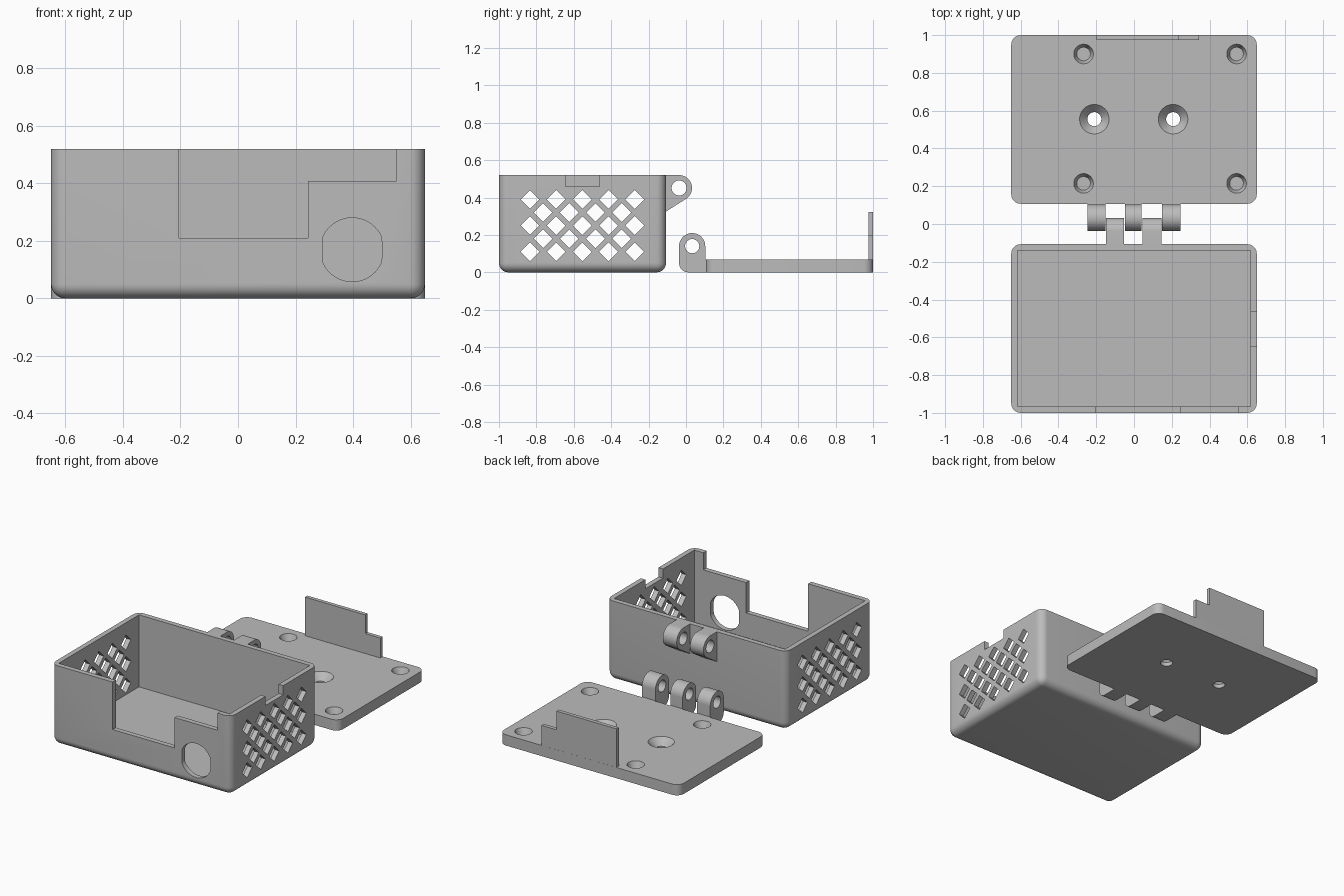
import bpy, bmesh
from math import sin, cos, pi, radians

if "Cube" in bpy.data.objects:
    bpy.data.objects.remove(bpy.data.objects["Cube"], do_unlink=True)

grey = bpy.data.materials.new("plain grey")
grey.use_nodes = True
grey.diffuse_color = (0.5, 0.5, 0.5, 1)
grey.node_tree.nodes["Principled BSDF"].inputs["Base Color"].default_value = (0.5, 0.5, 0.5, 1)


def finish(name, bm):
    bmesh.ops.recalc_face_normals(bm, faces=bm.faces)
    mesh = bpy.data.meshes.new(name)
    bm.to_mesh(mesh)
    bm.free()
    mesh.materials.append(grey)
    obj = bpy.data.objects.new(name, mesh)
    bpy.context.collection.objects.link(obj)
    return obj


def loft(name, shells):
    """Each shell is a list of rings of 3D points, skinned and capped."""
    bm = bmesh.new()
    for rings in shells:
        loops = [[bm.verts.new(p) for p in ring] for ring in rings]
        for a, b in zip(loops, loops[1:]):
            for i in range(len(a)):
                bm.faces.new((a[i - 1], a[i], b[i], b[i - 1]))
        bm.faces.new(loops[0])
        bm.faces.new(loops[-1])
    return finish(name, bm)


def along_x(outline, lo, hi):
    return [[(x, a, b) for a, b in outline] for x in (lo, hi)]


def along_y(outline, lo, hi):
    return [[(a, y, b) for a, b in outline] for y in (lo, hi)]


def arc(ca, cb, r, start, end, n):
    angles = [radians(start + (end - start) * i / n) for i in range(n + 1)]
    return [(ca + r * cos(t), cb + r * sin(t)) for t in angles]


def circle(ca, cb, r, n=48):
    return arc(ca, cb, r, 0, 360, n)[:-1]


def revolve(cx, cy, profile):
    return [[(x, y, z) for x, y in circle(cx, cy, r)] for r, z in profile]


def box(name, lo, hi, radius=0, round_bottom=False):
    bm = bmesh.new()
    bmesh.ops.create_cube(bm, size=1)
    for v in bm.verts:
        v.co = [l + (h - l) * (c + 0.5) for c, l, h in zip(v.co, lo, hi)]
    if radius:
        edges = []
        for e in bm.edges:
            a, b = (v.co.z for v in e.verts)
            if abs(a - b) > 0.01 or (round_bottom and a + b < 0.01):
                edges.append(e)
        bmesh.ops.bevel(bm, geom=edges, offset=radius, segments=8, profile=0.5, affect='EDGES')
    return finish(name, bm)


def cut(obj, *cutters):
    bpy.context.view_layer.objects.active = obj
    for cutter in cutters:
        mod = obj.modifiers.new("cut", 'BOOLEAN')
        mod.operation, mod.solver, mod.object = 'DIFFERENCE', 'EXACT', cutter
        bpy.ops.object.modifier_apply(modifier=mod.name)
        bpy.data.objects.remove(cutter, do_unlink=True)


def smooth(obj):
    bpy.ops.object.select_all(action='DESELECT')
    obj.select_set(True)
    bpy.context.view_layer.objects.active = obj
    bpy.ops.object.shade_smooth_by_angle(angle=radians(30))


# Open case with square-cornered cavity
case = box("case_body", (-0.65, -1, 0), (0.65, -0.107, 0.52), 0.05, True)
cavity = box("cavity_cutter", (-0.617, -0.967, 0.05), (0.617, -0.14, 0.7))

# Stepped opening in the front wall and small notch in the left wall
front_outline = [(-0.205, 0.21), (0.243, 0.21), (0.243, 0.408),
                 (0.552, 0.408), (0.552, 0.7), (-0.205, 0.7)]
front_notch = loft("front_cutter", [along_y(front_outline, -1.1, -0.9)])
side_notch = box("side_cutter", (0.56, -0.645, 0.46), (0.75, -0.462, 0.7))

# Cable hole: a circle flattened at both sides
port_outline = [(min(max(a, 0.294), 0.5), b) for a, b in circle(0.397, 0.169, 0.111)]
port = loft("port_cutter", [along_y(port_outline, -1.1, -0.9)])

# Diamond ventilation grid through both side walls
diamonds = []
for row in range(5):
    for col in range(5 - row % 2):
        y, z = -0.834 + 0.14 * (col + 0.5 * (row % 2)), 0.11 + 0.07 * row
        diamonds.append(along_x(circle(y, z, 0.05, 4), -0.8, 0.8))
vents = loft("vent_cutter", diamonds)
cut(case, cavity, front_notch, side_notch, port, vents)
smooth(case)

# Case hinge lugs, braced against the back wall
case_lug = [(-0.12, 0.52)] + arc(-0.037, 0.451, 0.069, 90, -55, 24) + [(-0.107, 0.325), (-0.12, 0.325)]
for side, lo, hi in (("right", -0.148, -0.052), ("left", 0.045, 0.145)):
    lug = loft("case_hinge_" + side, [along_x(case_lug, lo, hi)])
    cut(lug, loft("pin_cutter", [along_x(circle(-0.037, 0.451, 0.04), lo - 0.1, hi + 0.1)]))
    smooth(lug)

# Flat lid with countersunk screw holes and blind corner sockets
lid = box("lid_plate", (-0.65, 0.107, 0), (0.65, 1, 0.07), 0.05)
holes = [revolve(x, 0.555, [(0.037, -0.05), (0.037, 0.025), (0.078, 0.07), (0.078, 0.1)])
         for x in (-0.21, 0.207)]
holes += [revolve(x, y, [(0.036, 0.03), (0.052, 0.07), (0.052, 0.1)])
          for x in (-0.267, 0.543) for y in (0.215, 0.9)]
cut(lid, loft("screw_cutter", holes))
smooth(lid)

# Stepped tab that closes the front opening
tab_outline = [(-0.198, 0.06), (0.345, 0.06), (0.345, 0.2),
               (0.237, 0.2), (0.237, 0.322), (-0.198, 0.322)]
loft("lid_tab", [along_y(tab_outline, 0.975, 0.9995)])

# Lid hinge lugs, standing on the lid's near edge
lid_lug = arc(0.033, 0.14, 0.07, 0, 180, 28) + arc(0.013, 0.05, 0.05, 180, 270, 8)
lid_lug += [(0.12, 0), (0.12, 0.07), (0.103, 0.07)]
for side, lo, hi in (("right", -0.247, -0.152), ("middle", -0.048, 0.041), ("left", 0.149, 0.245)):
    lug = loft("lid_hinge_" + side, [along_x(lid_lug, lo, hi)])
    cut(lug, loft("pin_cutter", [along_x(circle(0.033, 0.14, 0.038), lo - 0.1, hi + 0.1)]))
    smooth(lug)
